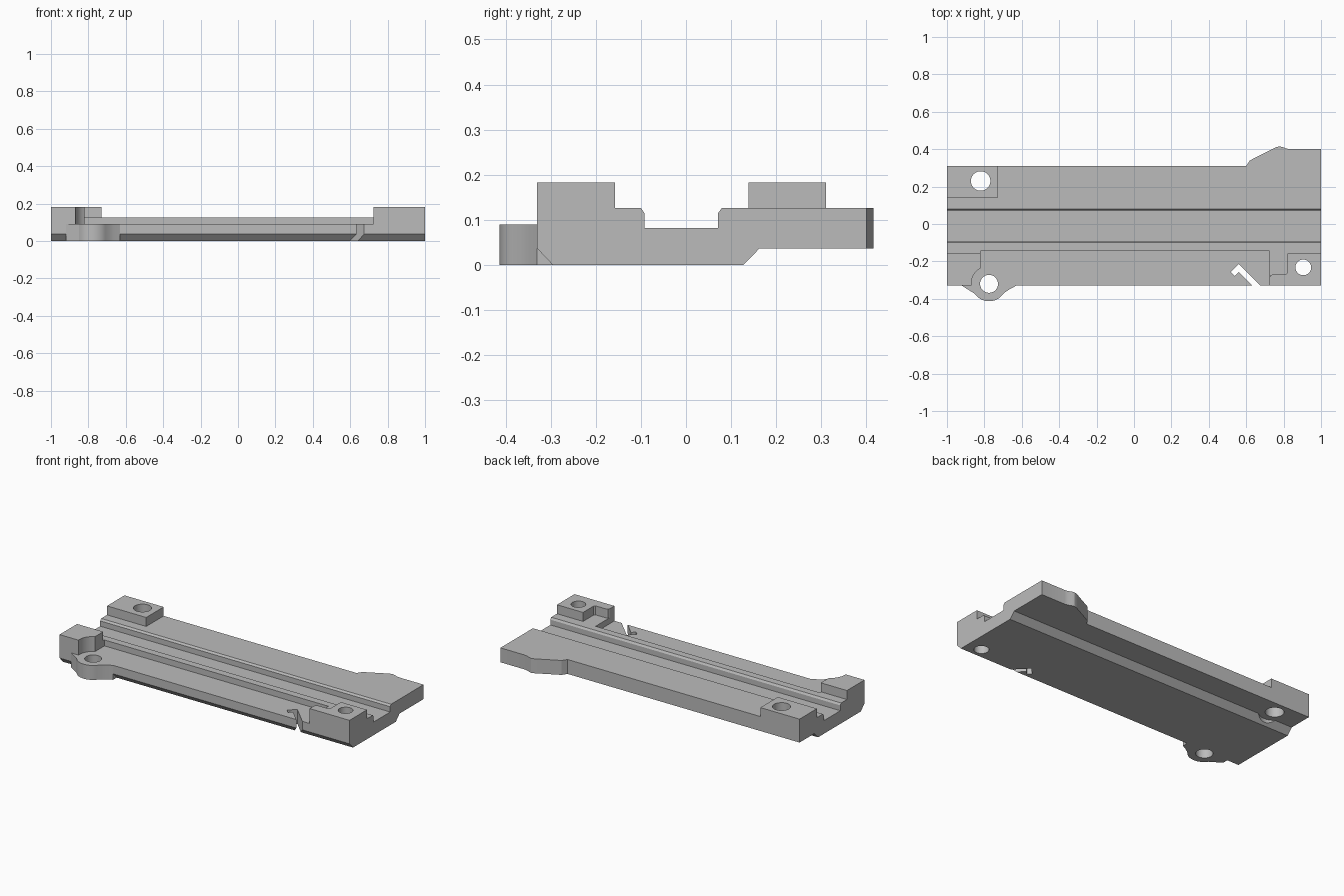
import bpy, bmesh, math
from mathutils import Vector

if "Cube" in bpy.data.objects:
    bpy.data.objects.remove(bpy.data.objects["Cube"], do_unlink=True)

grey = bpy.data.materials.new("machined_grey")
grey.use_nodes = True
grey.diffuse_color = (0.5, 0.5, 0.5, 1)
grey.node_tree.nodes["Principled BSDF"].inputs["Base Color"].default_value = (0.5, 0.5, 0.5, 1)


def prism(name, points, low, high, along_x=False):
    """Extrude a 2D outline along z, or a (y, z) outline along x."""
    bm = bmesh.new()
    place = (lambda a, b: (low, a, b)) if along_x else (lambda a, b: (a, b, low))
    face = bm.faces.new([bm.verts.new(place(a, b)) for a, b in points])
    grown = bmesh.ops.extrude_face_region(bm, geom=[face])["geom"]
    shift = Vector((high - low, 0, 0) if along_x else (0, 0, high - low))
    bmesh.ops.translate(bm, vec=shift, verts=[v for v in grown if isinstance(v, bmesh.types.BMVert)])
    bmesh.ops.recalc_face_normals(bm, faces=bm.faces)
    mesh = bpy.data.meshes.new(name)
    bm.to_mesh(mesh)
    bm.free()
    mesh.materials.append(grey)
    obj = bpy.data.objects.new(name, mesh)
    bpy.context.collection.objects.link(obj)
    return obj


def arc(cx, cy, r, start=0, end=360, steps=40):
    count = steps if end - start == 360 else steps + 1
    angles = [math.radians(start + (end - start) * i / steps) for i in range(count)]
    return [(cx + r * math.cos(t), cy + r * math.sin(t)) for t in angles]


def rect(x0, x1, y0, y1):
    return [(x0, y0), (x1, y0), (x1, y1), (x0, y1)]


def cut(obj, outline, low=-0.1, high=0.3):
    """Subtract an upright prism and bake the result."""
    cutter = prism("cutter", outline, low, high)
    cutter.hide_render = True
    mod = obj.modifiers.new("cut", 'BOOLEAN')
    mod.operation, mod.solver, mod.object = 'DIFFERENCE', 'EXACT', cutter
    bpy.context.view_layer.update()
    baked = bpy.data.meshes.new_from_object(obj.evaluated_get(bpy.context.evaluated_depsgraph_get()))
    obj.modifiers.clear()
    obj.data = baked
    bpy.data.objects.remove(cutter, do_unlink=True)


EAR = (-0.775, -0.32)
ear_hole = arc(*EAR, 0.048)
ear_scoop = arc(*EAR, 0.095)
rear_hole = arc(-0.82, 0.23, 0.052)
front_hole = arc(0.905, -0.232, 0.042)

# Grooved body: one cross-section along the full length
body = prism("rail_body", [
    (-0.295, 0), (0.127, 0), (0.163, 0.037), (0.45, 0.037), (0.45, 0.127),
    (0.08, 0.127), (0.071, 0.115), (0.071, 0.082), (-0.092, 0.082),
    (-0.092, 0.115), (-0.1, 0.127), (-0.33, 0.127), (-0.33, 0.037)], -1, 1, True)

# Rear edge with its swelling at the left end
cut(body, [(-1.1, 0.31), (0.6, 0.31), (0.62, 0.34), (0.742, 0.402), (0.76, 0.411),
           (0.777, 0.415), (0.795, 0.411), (0.815, 0.403), (0.835, 0.4),
           (1.1, 0.4), (1.1, 0.6), (-1.1, 0.6)])

# Lowered front ledge and the scoop around the ear
cut(body, rect(-0.82, 0.725, -0.5, -0.145), 0.09)
cut(body, ear_scoop, 0.09)

# Hooked slot through the ledge
cut(body, [(0.685, -0.34), (0.56, -0.215), (0.518, -0.257), (0.539, -0.278),
           (0.56, -0.257), (0.643, -0.34)])

# Bolt holes and the spot face under the rear one
for hole in (ear_hole, rear_hole, front_hole):
    cut(body, hole)
cut(body, arc(-0.82, 0.23, 0.09), -0.1, 0.037)

# Raised mounting pads
rear_pad = prism("rear_pad", rect(-1, -0.73, 0.138, 0.31), 0.127, 0.183)
cut(rear_pad, rear_hole)

left_pad = prism("front_left_pad", [
    (0.725, -0.33), (1, -0.33), (1, -0.157), (0.82, -0.157), (0.82, -0.262),
    (0.812, -0.27), (0.74, -0.27), (0.729, -0.275), (0.725, -0.285)], 0.127, 0.183)
cut(left_pad, front_hole)

right_pad = prism("front_right_pad", rect(-1, -0.82, -0.33, -0.157), 0.127, 0.183)
cut(right_pad, ear_scoop)

# Bolt ear on the front edge
ear = prism("bolt_ear", [(-0.92, -0.29), (-0.92, -0.33)] + arc(*EAR, 0.093, 215, 315, 20)
            + [(-0.69, -0.366), (-0.665, -0.349), (-0.63, -0.33), (-0.63, -0.29)], 0, 0.09)
cut(ear, ear_hole)

# Smooth the round walls, keep machined edges sharp
for obj in (body, rear_pad, left_pad, right_pad, ear):
    bpy.ops.object.select_all(action='DESELECT')
    obj.select_set(True)
    bpy.context.view_layer.objects.active = obj
    bpy.ops.object.shade_smooth_by_angle(angle=math.radians(20))
